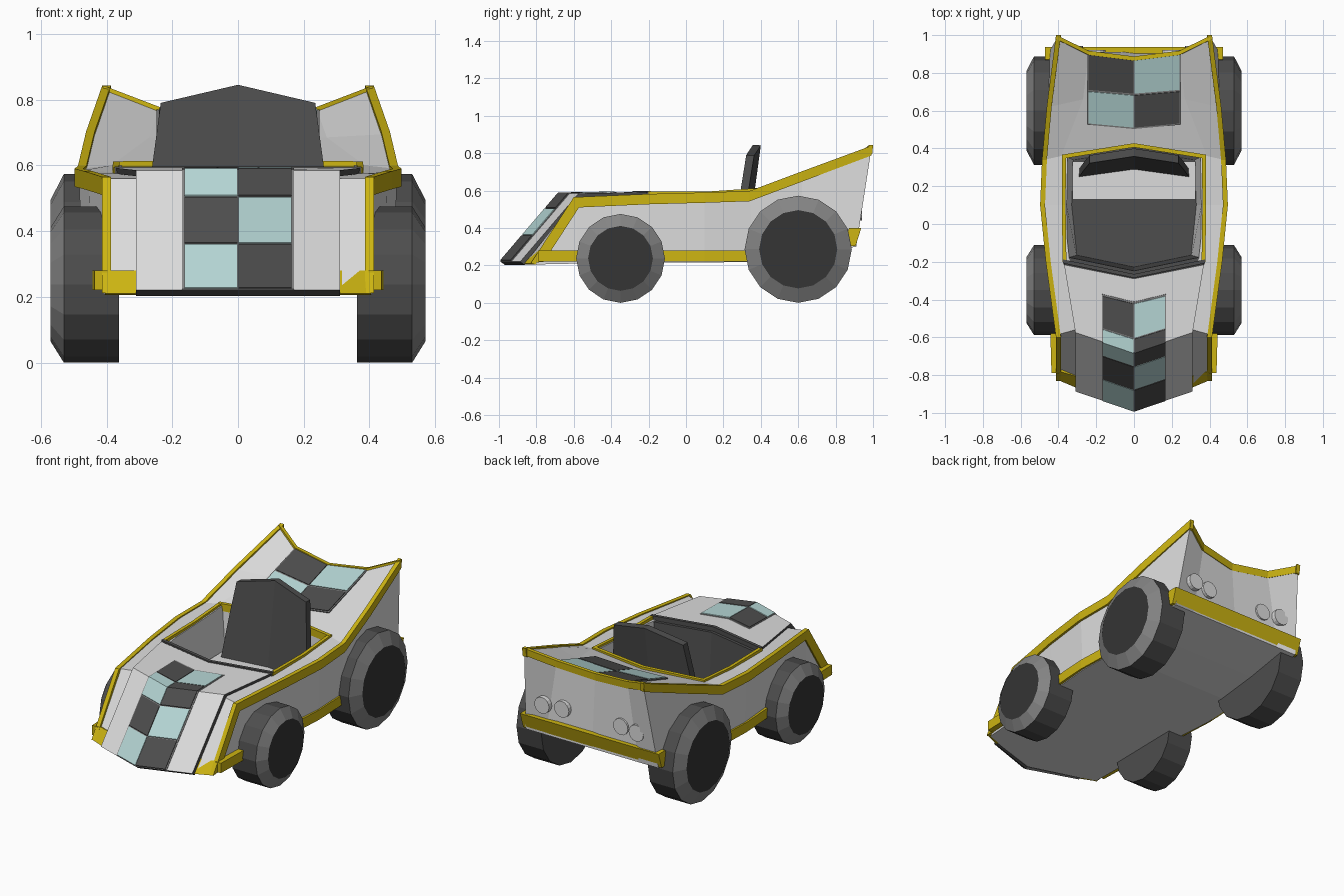
import bpy, bmesh, math
from mathutils import Vector as V

if "Cube" in bpy.data.objects:
    bpy.data.objects.remove(bpy.data.objects["Cube"])

COLOURS = {
    "white paint": (0.72, 0.72, 0.72),
    "dark grey": (0.075, 0.075, 0.075),
    "yellow trim": (0.61, 0.46, 0.006),
    "pale teal": (0.46, 0.67, 0.66),
    "mid grey": (0.23, 0.23, 0.23),
    "black hub": (0.035, 0.035, 0.035),
}
WHITE, DARK, YELLOW, TEAL, GREY, BLACK = range(6)
MATS = []
for label, c in COLOURS.items():
    m = bpy.data.materials.new(label)
    m.diffuse_color = (*c, 1)
    m.use_nodes = True
    m.node_tree.nodes["Principled BSDF"].inputs["Base Color"].default_value = m.diffuse_color
    MATS.append(m)


def finish(name, bm):
    bmesh.ops.recalc_face_normals(bm, faces=bm.faces)
    me = bpy.data.meshes.new(name)
    bm.to_mesh(me)
    bm.free()
    for m in MATS:
        me.materials.append(m)
    ob = bpy.data.objects.new(name, me)
    bpy.context.collection.objects.link(ob)
    return ob


def slab(name, top, bot, mt, mb=None, ms=None):
    """Closed solid between two grids of points (rows x columns)."""
    bm = bmesh.new()
    t = [[bm.verts.new(p) for p in r] for r in top]
    b = [[bm.verts.new(p) for p in r] for r in bot]
    mb = mt if mb is None else mb
    ms = mb if ms is None else ms

    def face(vs, m):
        bm.faces.new(vs).material_index = m
    R, C = len(t), len(t[0])
    for i in range(R - 1):
        for j in range(C - 1):
            for g, m in ((t, mt), (b, mb)):
                face((g[i][j], g[i][j + 1], g[i + 1][j + 1], g[i + 1][j]), m)
        for j in (0, C - 1):
            face((t[i][j], t[i + 1][j], b[i + 1][j], b[i][j]), ms)
    for i in (0, R - 1):
        for j in range(C - 1):
            face((t[i][j], t[i][j + 1], b[i][j + 1], b[i][j]), ms)
    return finish(name, bm)


def shift(grid, d):
    return [[V(p) + V(d) for p in r] for r in grid]


def flip(p, s=-1):
    return V((p[0] * s, p[1], p[2]))


def row(*half):
    """Centre-to-edge points mirrored into a full left-to-right row."""
    return [flip(p) for p in reversed(half[1:])] + [V(p) for p in half]


def bar(name, pts, a, b, mat, s=1):
    """Box-section strip along pts; a = width vector, b = height vector(s)."""
    bs = b if isinstance(b, list) else [b] * len(pts)
    top = [[flip(p, s), flip(V(p) + V(a), s)] for p in pts]
    bot = [[q + V(d) for q in r] for r, d in zip(top, bs)]
    return slab(name, top, bot, mat)


# Body shell: stations of centre, shoulder, edge
body_top = [
    row((0, -.955, .212), (.31, -.86, .212), (.40, -.82, .212)),
    row((0, -.655, .56), (.31, -.56, .56), (.40, -.585, .56)),
    row((0, -.2, .575), (.385, -.2, .575), (.455, -.2, .575)),
    row((0, .1, .58), (.385, .1, .58), (.485, .1, .582)),
    row((0, .43, .603), (.385, .36, .60), (.475, .34, .59)),
    row((0, .65, .672), (.27, .66, .685), (.45, .62, .695)),
    row((0, .88, .745), (.24, .91, .77), (.403, .993, .835)),
]
floor = [row((0, y - d, z), (x * .7, y - d * .35, z), (x, y, z)) for y, d, x, z in (
    (-.81, .13, .40, .205), (-.58, 0, .41, .21), (-.2, 0, .445, .215),
    (.1, 0, .47, .215), (.36, 0, .46, .22), (.62, 0, .455, .25), (.91, 0, .45, .30))]
body = slab("body", body_top, floor, WHITE)

# Cockpit opening
cut = slab("cockpit_cutter",
           [row((0, -.285, .8), (.37, -.20, .8)), row((0, .1, .8), (.375, .1, .8)),
            row((0, .42, .8), (.372, .36, .8))],
           [row((0, -.25, .25), (.30, -.19, .25)), row((0, .1, .25), (.33, .1, .25)),
            row((0, .39, .25), (.32, .34, .25))], WHITE, DARK, WHITE)
cut.hide_render = True
cut.hide_viewport = True
cut.display_type = 'WIRE'
mod = body.modifiers.new("cockpit", 'BOOLEAN')
mod.operation, mod.solver, mod.object = 'DIFFERENCE', 'EXACT', cut


# Raised wedge hood, t: 0 nose, 1 crest, 2 cockpit edge
def hood(x, t, lift=0):
    k = abs(x)
    nose = V((x, -.992 + .34 * k, .22))
    crest = V((x, -.68 + .34 * k, .585))
    back = V((x, -.29 + .2 * k, .592))
    p = nose.lerp(crest, t) if t <= 1 else crest.lerp(back, t - 1)
    return p + V((0, -lift, lift))


hood_top = [[hood(s * w, t) for s in (-1, 0, 1)] for t, w in ((0, .31), (1, .31), (2, .37))]
slab("hood", hood_top, shift(hood_top, (0, .025, -.018)), WHITE, DARK)


def plate(name, grid, mat):
    slab(name, grid, shift(grid, (0, .003, -.006)), mat)


# Hood checks on a grey backing
plate("hood_check_backing",
      [[hood(x, t, .002) for x in (-.17, 0, .17)] for t in (.005, 1, 1.69)], GREY)
for i, ts in enumerate(((.01, .37), (.385, .765), (.78, 1, 1.19), (1.21, 1.67))):
    for s in (-1, 1):
        mat = TEAL if (i % 2 == 1) == (s > 0) else DARK
        plate("hood_check", [[hood(s * x, t, .005) for x in (.002, .163)] for t in ts], mat)


# Rear deck checks
def deck(x, ye, yc, lift):
    k = abs(x) / .24
    y = yc + (ye - yc) * k
    return V((x, y, .603 + (y - .43) * .315 + .015 * k + lift))


plate("deck_check_backing", [[deck(x, a, b, .004) for x in (-.248, 0, .248)]
                             for a, b in ((.525, .503), (.91, .875))], GREY)
for i, edges in enumerate((((.532, .51), (.70, .68)), ((.71, .69), (.91, .875)))):
    for s in (-1, 1):
        mat = TEAL if (i == 1) == (s > 0) else DARK
        plate("deck_check", [[deck(s * x, a, b, .008) for x in (.002, .24)]
                             for a, b in edges], mat)

# Yellow outline trim, lower skirts and front corner bumpers
drop = (0, 0, -.055)
outline = [(.413, -.83, .212), (.413, -.6, .565), (.467, -.2, .582), (.497, .1, .59),
           (.487, .34, .598), (.462, .62, .703), (.413, 1.0, .843)]
outline_b = [(0, .07, .008), (0, .028, -.055), drop, drop, drop, drop, (0, -.008, -.055)]
skirt = [(.437, -.79, .28), (.443, -.57, .28), (.482, .1, .28), (.47, .42, .28)]
for s in (-1, 1):
    bar("outline_trim", outline, (-.026, 0, 0), outline_b, YELLOW, s)
    bar("side_skirt", skirt, (-.04, 0, 0), (0, 0, -.06), YELLOW, s)
    low = [V((.31, -.865, .21)), V((.405, -.825, .21))]
    corner = [low, [low[0] + V((0, .06, .07)), low[1] + V((0, .048, .07))]]
    corner = [[flip(p, s) for p in r] for r in corner]
    slab("front_corner_bumper", corner, shift(corner, (0, .02, -.005)), YELLOW)

# Tail edge trim and rear bumper
bar("tail_trim", row((0, .887, .752), (.24, .917, .778), (.41, 1.0, .843)),
    (0, -.022, 0), (0, -.004, -.045), YELLOW)
bar("rear_bumper", [(-.47, .937, .40), (.47, .937, .40)], (0, -.065, 0), (0, -.03, -.095), YELLOW)

# Cockpit rim: yellow at the sides and back, dark at the front
for s in (-1, 1):
    bar("cockpit_rim", [(.378, -.2, .594), (.382, .1, .594), (.38, .362, .612)],
        (-.02, 0, 0), (0, 0, -.045), YELLOW, s)
bar("cockpit_rear_rim", row((0, .428, .617), (.38, .367, .612)), (0, -.022, 0), (0, 0, -.045), YELLOW)
bar("cockpit_front_rim", row((0, -.285, .597), (.375, -.208, .597)), (0, .02, 0), (0, 0, -.045), DARK)

# Dashboard wall, bench and seat back
bar("dashboard", row((0, -.268, .57), (.35, -.195, .57)), (0, .02, 0), (0, .02, -.32), DARK)
bar("bench", [(-.325, .13, .34), (.325, .13, .34)], (0, .2, 0), (0, 0, -.09), WHITE)
seat = [row((0, .29, .34), (.29, .25, .34)), row((0, .325, .60), (.262, .29, .59)),
        row((0, .358, .845), (.235, .322, .79))]
slab("seat_back", seat, shift(seat, (0, .042, -.003)), DARK)


# Lathe along x for wheels and along y for lamps
def lathe(name, profile, n, centre, mats, axis='X', s=1):
    bm = bmesh.new()
    rings = []
    for d, r in profile:
        ring = []
        for i in range(n):
            a = 2 * math.pi * i / n
            u, w = r * math.sin(a), r * math.cos(a)
            p = V((d * s, u, w)) if axis == 'X' else V((u, d, w))
            ring.append(bm.verts.new(p + V(centre)))
        rings.append(ring)
    for k in range(len(rings) - 1):
        for i in range(n):
            j = (i + 1) % n
            f = bm.faces.new((rings[k][i], rings[k][j], rings[k + 1][j], rings[k + 1][i]))
            f.material_index = mats[k]
    bm.faces.new(rings[0]).material_index = mats[0]
    bm.faces.new(rings[-1]).material_index = mats[-1]
    return finish(name, bm)


for s in (-1, 1):
    for label, y, r in (("front_wheel", -.35, .2375), ("rear_wheel", .6, .2865)):
        lathe(label, [(.362, r), (.53, r), (.57, r * .73)], 16, (0, y, r),
              (DARK, GREY, BLACK), s=s)
    # Round tail lamps
    for x, y in ((.2, .913), (.32, .934)):
        lathe("tail_lamp", [(-.02, .05), (.008, .05)], 16, (s * x, y, .49),
              (WHITE, WHITE), axis='Y')
